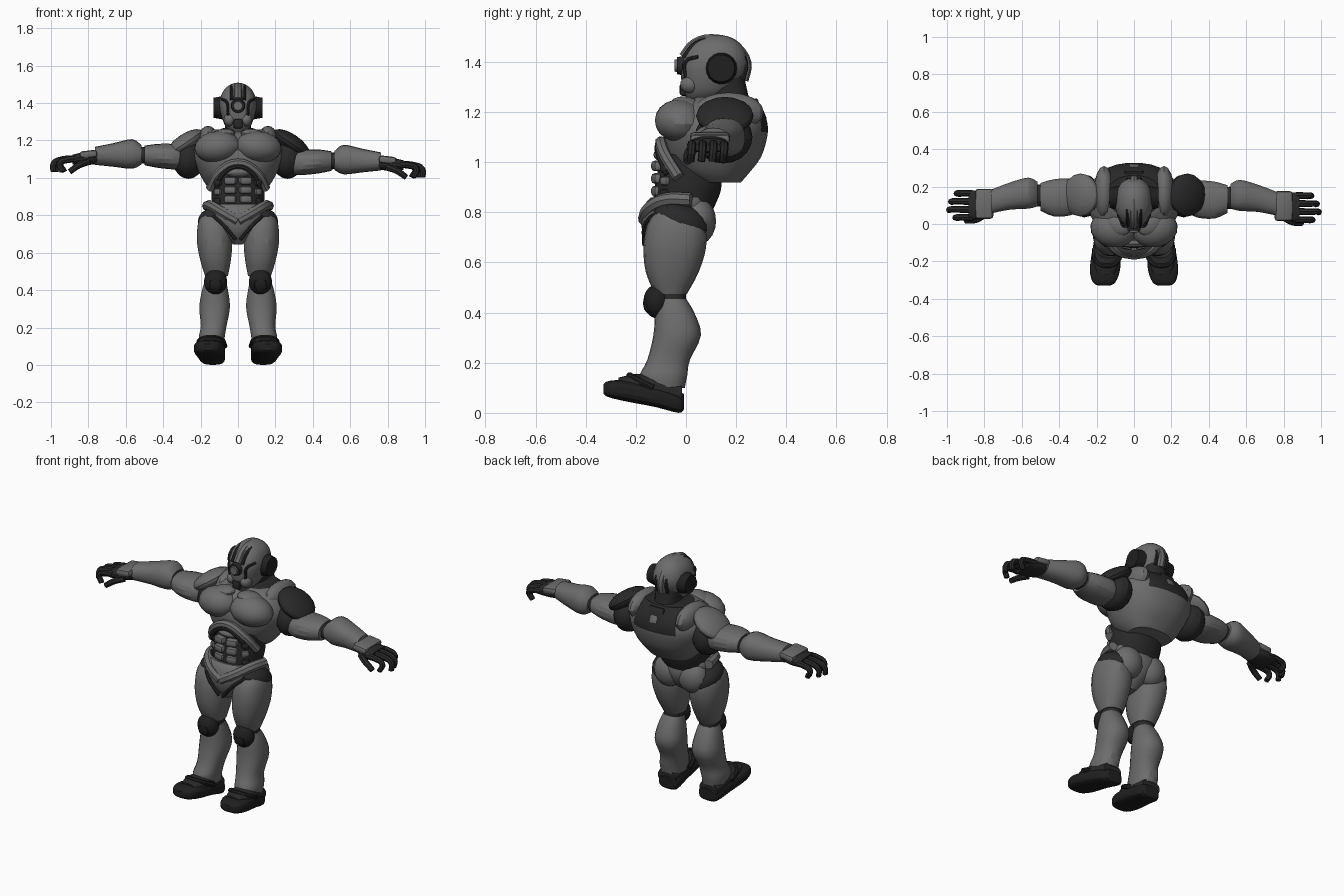
import bpy, bmesh, math
from mathutils import Matrix, Vector, Euler

cube = bpy.data.objects.get("Cube")
if cube:
    bpy.data.objects.remove(cube, do_unlink=True)


def material(name, value):
    m = bpy.data.materials.new(name)
    m.use_nodes = True
    colour = (value, value, value, 1)
    m.diffuse_color = colour
    bsdf = m.node_tree.nodes["Principled BSDF"]
    bsdf.inputs["Base Color"].default_value = colour
    bsdf.inputs["Roughness"].default_value = 0.7
    return m


ARMOUR = material("armour grey", 0.15)
DARK = material("dark joint grey", 0.022)
BLACK = material("boot black", 0.014)
SIDES = ((1, "left_"), (-1, "right_"))
made = []


def finish(name, bm, mats, rule=None):
    bmesh.ops.recalc_face_normals(bm, faces=bm.faces)
    if rule:
        for f in bm.faces:
            f.material_index = int(rule(f.calc_center_median()))
    mesh = bpy.data.meshes.new(name)
    bm.to_mesh(mesh)
    bm.free()
    for m in mats:
        mesh.materials.append(m)
    ob = bpy.data.objects.new(name, mesh)
    bpy.context.collection.objects.link(ob)
    made.append(ob)
    return ob


def smooth_rings(rings, steps):
    """Catmull-Rom interpolation between cross-sections."""
    out = []
    for i in range(len(rings) - 1):
        a, b, c, d = (rings[min(max(k, 0), len(rings) - 1)] for k in range(i - 1, i + 3))
        for t in (k / steps for k in range(steps)):
            out.append([q + t * (r - p + t * (2 * p - 5 * q + 4 * r - s + t * (3 * (q - r) + s - p))) / 2
                        for p, q, r, s in zip(a, b, c, d)])
    return out + [rings[-1]]


def loft(name, axis, rings, mats, side=1, shift=(0, 0, 0), power=2.3, n=18, steps=3, rule=None):
    """Rings are (position on axis, two centre values, two half widths)."""
    bm = bmesh.new()
    loops = []
    for pos, c1, c2, r1, r2 in smooth_rings(rings, steps):
        loop = []
        for k in range(n):
            a = 2 * math.pi * (k + 0.5) / n
            u, v = (math.copysign(abs(w) ** (2 / power), w) for w in (math.cos(a), math.sin(a)))
            p = [c1 + r1 * u, c2 + r2 * v]
            p.insert("xyz".index(axis), pos)
            co = Vector(p) + Vector(shift)
            co.x *= side
            loop.append(bm.verts.new(co))
        loops.append(loop)
    for a, b in zip(loops, loops[1:]):
        for k in range(n):
            j = (k + 1) % n
            bm.faces.new((a[k], a[j], b[j], b[k]))
    bm.faces.new(loops[0])
    bm.faces.new(loops[-1])
    return finish(name, bm, mats, rule)


def frame(loc, rot, side):
    return (Matrix.Translation((loc[0] * side, loc[1], loc[2]))
            @ Euler((rot[0], rot[1] * side, rot[2] * side)).to_matrix().to_4x4())


def blob(name, loc, radii, mat, side=1, rot=(0, 0, 0)):
    bm = bmesh.new()
    bmesh.ops.create_uvsphere(bm, u_segments=16, v_segments=10, radius=1,
                              matrix=frame(loc, rot, side) @ Matrix.Diagonal((*radii, 1)))
    return finish(name, bm, [mat])


def box(name, loc, size, mat, side=1, rot=(0, 0, 0), bevel=0.01):
    bm = bmesh.new()
    bmesh.ops.create_cube(bm, size=1, matrix=frame(loc, rot, side) @ Matrix.Diagonal((*size, 1)))
    bmesh.ops.bevel(bm, geom=bm.edges[:], offset=bevel, segments=2, affect='EDGES', profile=0.5)
    return finish(name, bm, [mat])


def disc(name, loc, radius, depth, axis, mat, side=1):
    bm = bmesh.new()
    rot = (0, math.pi / 2, 0) if axis == "x" else (math.pi / 2, 0, 0)
    bmesh.ops.create_cone(bm, cap_ends=True, segments=18, radius1=radius, radius2=radius * 0.85,
                          depth=depth, matrix=frame(loc, rot, side))
    return finish(name, bm, [mat])


def tube(name, points, radius, mat, side=1, taper=1):
    curve = bpy.data.curves.new(name, 'CURVE')
    curve.dimensions = '3D'
    curve.bevel_depth, curve.bevel_resolution, curve.resolution_u = radius, 2, 4
    curve.use_fill_caps = True
    spline = curve.splines.new('BEZIER')
    spline.bezier_points.add(len(points) - 1)
    for i, (bp, p) in enumerate(zip(spline.bezier_points, points)):
        bp.co = (p[0] * side, p[1], p[2])
        bp.handle_left_type = bp.handle_right_type = 'AUTO'
        bp.radius = 1 + (taper - 1) * i / (len(points) - 1)
    temp = bpy.data.objects.new(name, curve)
    bpy.context.collection.objects.link(temp)
    bm = bmesh.new()
    bm.from_mesh(temp.evaluated_get(bpy.context.evaluated_depsgraph_get()).to_mesh())
    bpy.data.objects.remove(temp)
    return finish(name, bm, [mat])


# Torso shell with a dark panel on the upper back
loft("torso", "z", [(.92, 0, .13, .13, .09), (.96, 0, .115, .17, .14), (1.02, 0, .115, .205, .185),
                    (1.1, 0, .12, .24, .205), (1.16, 0, .125, .24, .2), (1.22, 0, .13, .2, .17),
                    (1.26, 0, .15, .14, .11)], [ARMOUR, DARK], n=28,
     rule=lambda c: abs(c.x) < .15 and c.y > .1 and c.z > 1.12)
loft("waist", "z", [(.76, 0, -.03, .13, .11), (.86, 0, 0, .14, .13), (.93, 0, .01, .145, .13),
                    (1.03, 0, 0, .14, .1)], [DARK])
box("back_unit", (0, .275, 1.2), (.1, .06, .1), DARK, rot=(.4, 0, 0))
box("back_unit_plate", (0, .305, 1.19), (.045, .02, .045), ARMOUR, rot=(.4, 0, 0), bevel=.004)
blob("neck_base", (0, .17, 1.23), (.13, .12, .045), DARK)
loft("neck", "z", [(1.17, 0, .18, .085, .09), (1.26, 0, .17, .07, .08), (1.35, 0, .15, .075, .08)], [DARK])
tube("rib_arch", [(-.15, -.03, .94), (-.1, -.085, 1.03), (0, -.1, 1.08), (.1, -.085, 1.03), (.15, -.03, .94)],
     .024, ARMOUR)
tube("rib_seam", [(-.115, -.075, .95), (-.08, -.105, 1.02), (0, -.115, 1.06), (.08, -.105, 1.02),
                  (.115, -.075, .95)], .012, DARK)
blob("upper_abdomen", (0, -.085, 1.03), (.07, .045, .03), ARMOUR)
for s, tag in SIDES:
    blob(tag + "chest", (.11, -.025, 1.165), (.125, .1, .085), ARMOUR, s, (0, .1, .15))
    blob(tag + "collar", (.16, .17, 1.2), (.055, .14, .078), ARMOUR, s)
    blob(tag + "collar_front", (.085, .0, 1.225), (.075, .06, .035), ARMOUR, s, (0, .2, .5))
    for row in range(3):
        z = .985 - row * .05
        box(tag + "abdomen_plate", (.038, -.105, z), (.068, .06, .042), ARMOUR, s, (0, 0, .25), .014)
        box(tag + "oblique_plate", (.1, -.075, z - .01), (.045, .05, .036), ARMOUR if row == 1 else DARK,
            s, (0, 0, .7), .012)

# Pelvis with a V-shaped belt
loft("pelvis", "z", [(.645, 0, -.06, .025, .06), (.7, 0, -.045, .08, .12), (.77, 0, -.035, .14, .145),
                     (.83, 0, -.03, .16, .135), (.86, 0, -.02, .15, .12)], [ARMOUR])
for s, tag in SIDES:
    tube(tag + "belt", [(.165, .02, .85), (.14, -.08, .85), (.08, -.145, .815), (0, -.165, .77)],
         .028, ARMOUR, s)
    tube(tag + "groin_seam", [(.17, -.07, .82), (.09, -.158, .76), (.012, -.165, .67)], .01, DARK, s)
    blob(tag + "buttock", (.08, .045, .765), (.09, .075, .095), ARMOUR, s)
    blob(tag + "hip_joint", (.125, -.02, .765), (.09, .115, .07), DARK, s, (-.35, 0, 0))

# Legs
for s, tag in SIDES:
    loft(tag + "thigh", "z", [(.8, .13, -.05, .065, .07), (.75, .128, -.04, .088, .115),
                              (.66, .125, -.045, .096, .125), (.56, .12, -.055, .083, .105),
                              (.475, .115, -.06, .062, .064)], [ARMOUR], s)
    loft(tag + "knee_joint", "z", [(.5, .115, -.06, .055, .06), (.42, .12, -.055, .055, .055)], [DARK], s)
    blob(tag + "knee_pad", (.12, -.115, .445), (.062, .055, .068), BLACK, s)
    box(tag + "knee_plate", (.12, -.145, .43), (.07, .05, .06), BLACK, s, (.2, 0, 0), .018)
    loft(tag + "shin", "z", [(.455, .12, -.055, .055, .055), (.4, .123, -.045, .07, .078),
                             (.31, .125, -.035, .083, .095), (.21, .13, -.07, .07, .085),
                             (.15, .14, -.09, .07, .095), (.1, .14, -.09, .066, .085)], [ARMOUR], s)
    loft(tag + "boot", "y", [(-.27, .15, .12, .045, .02), (-.2, .148, .115, .068, .04),
                             (-.1, .142, .1, .068, .045), (-.015, .14, .075, .06, .04)], [DARK], s)
    loft(tag + "sole", "y", [(-.33, .16, .095, .03, .018), (-.31, .16, .095, .062, .032),
                             (-.24, .155, .088, .082, .042), (-.12, .145, .065, .075, .042),
                             (-.03, .135, .042, .066, .042), (-.008, .135, .045, .045, .03)],
         [BLACK], s, power=3)
    tube(tag + "boot_strap", [(.07, -.13, .1), (.09, -.2, .135), (.145, -.225, .148), (.2, -.2, .135),
                              (.21, -.13, .1)], .014, BLACK, s)

# Arms, with the left one held a little lower
for s, tag in SIDES:
    drop = (0, -.012, -.022) if s > 0 else (0, 0, .008)

    def limb(points):
        return [Vector(p) + Vector(drop) for p in points]

    blob(tag + "shoulder_joint", (.265, .15, 1.1), (.085, .115, .105), DARK, s)
    pad = DARK if s > 0 else ARMOUR
    blob(tag + "shoulder_pad", (.285, .155, 1.185), (.115, .115, .048), pad, s, (0, .6, 0))
    loft(tag + "upper_arm", "x", [(.28, .15, 1.1, .075, .06), (.34, .145, 1.105, .1, .068),
                                  (.43, .14, 1.11, .1, .064), (.5, .145, 1.112, .075, .052)],
         [ARMOUR], s, drop)
    loft(tag + "elbow", "x", [(.48, .15, 1.112, .06, .045), (.55, .155, 1.115, .06, .045)], [DARK], s, drop)
    loft(tag + "forearm", "x", [(.515, .16, 1.115, .066, .05), (.565, .165, 1.12, .084, .079),
                                (.66, .15, 1.115, .074, .064), (.765, .12, 1.11, .064, .048)],
         [ARMOUR], s, drop)
    loft(tag + "palm", "x", [(.75, .115, 1.105, .055, .038), (.82, .105, 1.095, .075, .036),
                             (.885, .1, 1.09, .08, .026)], [DARK], s, drop)
    box(tag + "hand_plate", limb([(.8, .108, 1.118)])[0], (.095, .16, .04), ARMOUR, s, (0, .12, 0), .015)
    for i in range(4):
        y, reach = .035 + .043 * i, (.95, 1, .985, .94)[i]
        tip = .91 + (reach - .91) * .6
        tube(tag + "finger", limb([(.865, y, 1.092), (tip - .025, y, 1.09), (tip + .02, y, 1.07),
                                   (reach - .012, y - .005, 1.025)]), .019, DARK, s, .8)
    tube(tag + "thumb", limb([(.8, .05, 1.08), (.85, .022, 1.06), (.9, .018, 1.025)]), .02, DARK, s, .8)

# Helmet
loft("helmet", "z", [(1.245, 0, .06, .035, .05), (1.28, 0, .085, .07, .095), (1.34, 0, .105, .092, .125),
                     (1.4, 0, .115, .1, .133), (1.46, 0, .12, .083, .108), (1.495, 0, .12, .048, .066),
                     (1.508, 0, .12, .015, .02)], [ARMOUR])
crest = [(-.008, 1.43), (.04, 1.485), (.12, 1.5), (.19, 1.475), (.237, 1.41), (.225, 1.34)]
tube("helmet_crest", [(0, y, z - .014) for y, z in crest], .024, ARMOUR)
disc("face_ring", (0, -.02, 1.385), .04, .03, "y", DARK)
disc("face_lens", (0, -.03, 1.385), .028, .03, "y", ARMOUR)
box("mouth_guard", (0, -.005, 1.29), (.05, .04, .05), DARK)
for s, tag in SIDES:
    tube(tag + "crest_groove", [(.034, y, z - .012) for y, z in crest], .01, DARK, s)
    tube(tag + "jaw_seam", [(.085, .05, 1.42), (.058, -.002, 1.4), (.052, -.002, 1.34), (.03, -.005, 1.29)],
         .008, DARK, s)
    blob(tag + "cheek", (.045, .015, 1.31), (.032, .038, .035), ARMOUR, s)
    disc(tag + "ear_cover", (.105, .14, 1.375), .064, .05, "x", BLACK, s)

# Soft shading with crisp creases
bpy.ops.object.select_all(action='DESELECT')
for ob in made:
    ob.select_set(True)
bpy.context.view_layer.objects.active = made[0]
bpy.ops.object.shade_smooth_by_angle(angle=math.radians(25))
